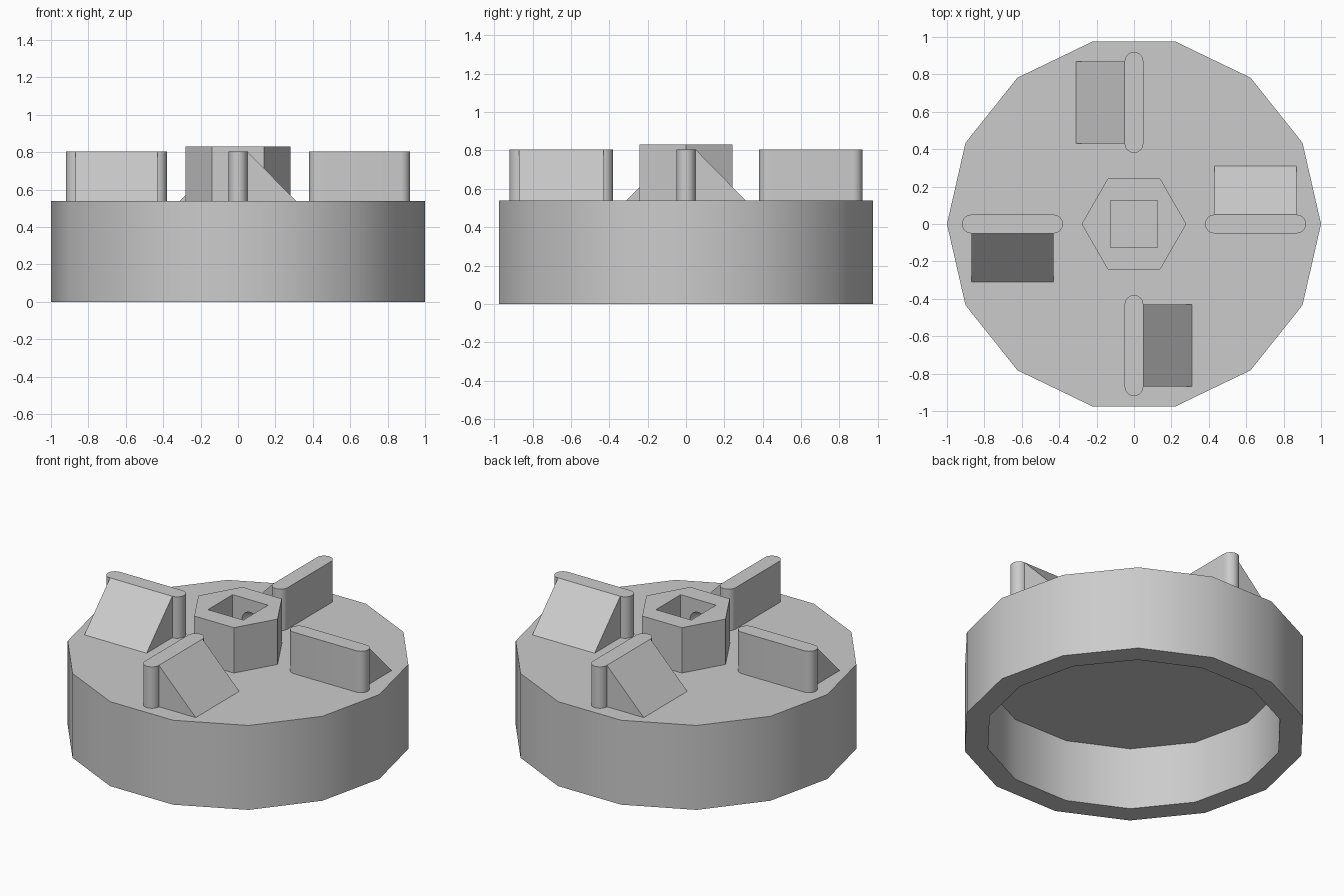
import bpy, bmesh, math
from mathutils import Matrix, Vector

if "Cube" in bpy.data.objects:
    bpy.data.objects.remove(bpy.data.objects["Cube"], do_unlink=True)

DECK = 0.54      # top of the cap
FIN_TOP = 0.805
HUB_TOP = 0.83

grey = bpy.data.materials.new("plain grey")
grey.use_nodes = True
grey.diffuse_color = (0.6, 0.6, 0.6, 1)
grey.node_tree.nodes["Principled BSDF"].inputs["Base Color"].default_value = (0.6, 0.6, 0.6, 1)


def finish(name, bm, turn=0.0):
    """Turn the mesh about z, link it as an object and shade it."""
    bmesh.ops.transform(bm, matrix=Matrix.Rotation(turn, 4, "Z"), verts=bm.verts)
    bmesh.ops.recalc_face_normals(bm, faces=bm.faces)
    mesh = bpy.data.meshes.new(name)
    bm.to_mesh(mesh)
    bm.free()
    mesh.materials.append(grey)
    obj = bpy.data.objects.new(name, mesh)
    bpy.context.collection.objects.link(obj)
    return obj


def activate(obj):
    bpy.ops.object.select_all(action="DESELECT")
    obj.select_set(True)
    bpy.context.view_layer.objects.active = obj


def smooth(obj):
    activate(obj)
    bpy.ops.object.shade_smooth_by_angle(angle=math.radians(30))


def prism(points, offset):
    """Closed solid: a flat outline swept along an offset."""
    bm = bmesh.new()
    face = bm.faces.new([bm.verts.new(p) for p in points])
    swept = bmesh.ops.extrude_face_region(bm, geom=[face], use_keep_orig=True)
    moved = [v for v in swept["geom"] if isinstance(v, bmesh.types.BMVert)]
    bmesh.ops.translate(bm, verts=moved, vec=Vector(offset))
    return bm


def ring(radius, z, sides):
    return [(radius * math.cos(math.tau * i / sides),
             radius * math.sin(math.tau * i / sides), z) for i in range(sides)]


def cut(obj, cutter):
    cutter.hide_render = True
    mod = obj.modifiers.new("cut", "BOOLEAN")
    mod.operation = "DIFFERENCE"
    mod.solver = "EXACT"
    mod.object = cutter
    activate(obj)
    bpy.ops.object.modifier_apply(modifier=mod.name)
    bpy.data.objects.remove(cutter, do_unlink=True)


# Hollow fourteen-sided cap, open underneath
SIDES = 14
bm = bmesh.new()
rings = [[bm.verts.new(p) for p in ring(r, z, SIDES)]
         for r, z in ((1, DECK), (1, 0), (0.863, 0), (0.863, 0.40))]
for upper, lower in zip(rings, rings[1:]):
    for i in range(SIDES):
        j = (i + 1) % SIDES
        bm.faces.new((upper[i], upper[j], lower[j], lower[i]))
bm.faces.new(rings[0])
bm.faces.new(rings[-1])
smooth(finish("cap_body", bm))

# Hexagonal hub with a square socket and a dimple in each socket wall
hub = finish("hex_hub", prism(ring(0.28, DECK - 0.01, 6), (0, 0, HUB_TOP - DECK + 0.01)))
bm = bmesh.new()
bmesh.ops.create_cube(bm, size=1)
bmesh.ops.scale(bm, vec=(0.25, 0.25, 0.4), verts=bm.verts)
bmesh.ops.translate(bm, vec=(0, 0, DECK + 0.2), verts=bm.verts)
cut(hub, finish("socket_cutter", bm))
for k in range(4):
    bm = bmesh.new()
    bmesh.ops.create_uvsphere(bm, u_segments=16, v_segments=10, radius=0.06)
    bmesh.ops.translate(bm, vec=(0.125, 0, 0.69), verts=bm.verts)
    cut(hub, finish("dimple_cutter", bm, k * math.pi / 2))
smooth(hub)

# Four round-ended fins, each braced by a wedge on one side
capsule = []
for centre, start in ((0.87, -math.pi / 2), (0.43, math.pi / 2)):
    for i in range(13):
        a = start + math.pi * i / 12
        capsule.append((centre + 0.05 * math.cos(a), 0.05 * math.sin(a), DECK - 0.01))
wedge = [(0.43, 0.05, DECK), (0.43, 0.31, DECK), (0.43, 0.05, FIN_TOP)]

for k, side in enumerate(("left", "back", "right", "front")):
    turn = k * math.pi / 2
    smooth(finish(side + "_fin", prism(capsule, (0, 0, FIN_TOP - DECK + 0.01)), turn))
    finish(side + "_wedge", prism(wedge, (0.44, 0, 0)), turn)
